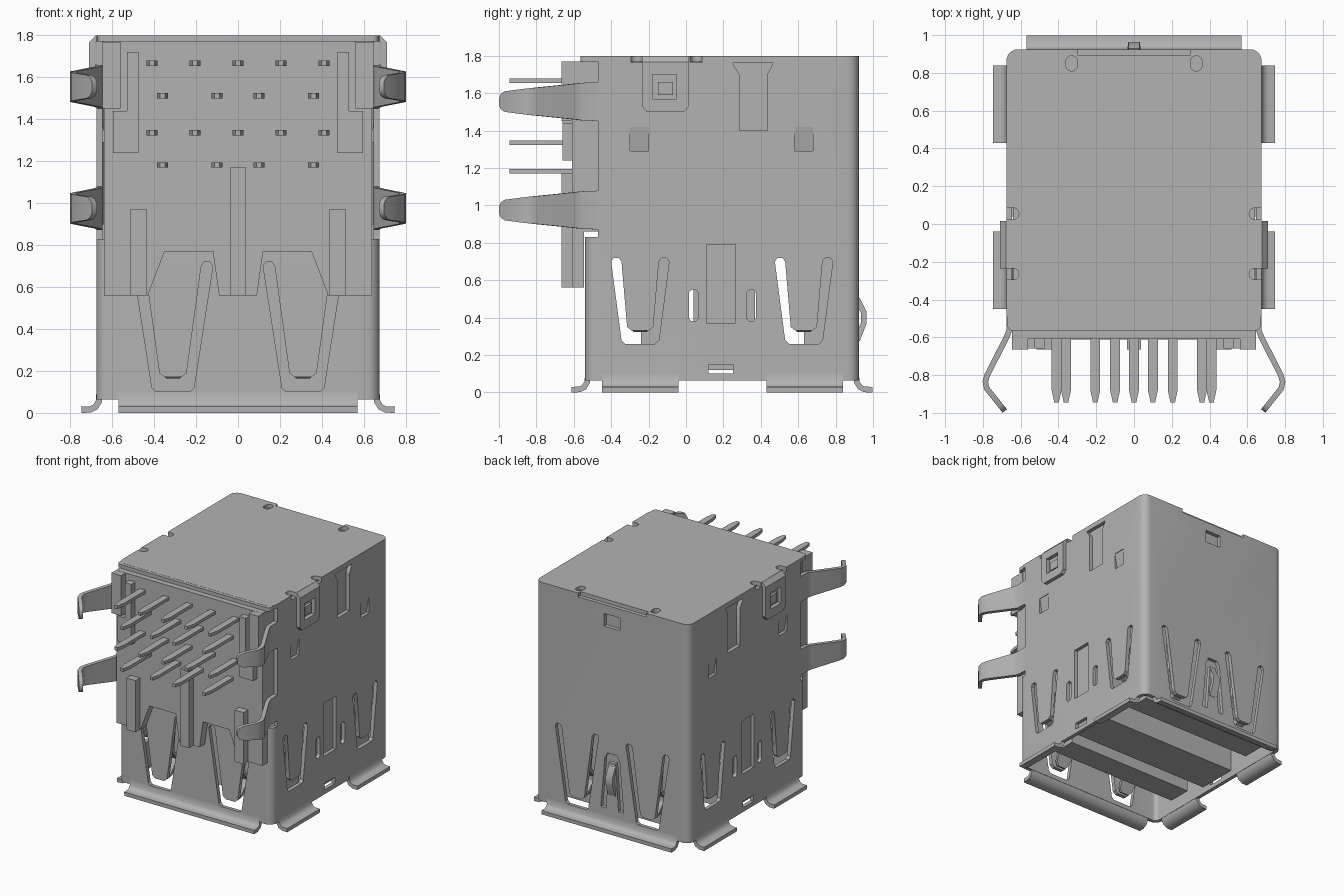
import bpy, bmesh, math
from mathutils import Matrix, Vector

cube = bpy.data.objects.get("Cube")
if cube:
    bpy.data.objects.remove(cube)

mat = bpy.data.materials.new("metal grey")
mat.use_nodes = True
GREY = (0.45, 0.45, 0.45, 1)
mat.diffuse_color = GREY
mat.node_tree.nodes["Principled BSDF"].inputs["Base Color"].default_value = GREY


def frame(u, n, v, origin):
    """Local axes: u across, n outward, v along."""
    m = Matrix((u, n, v)).transposed().to_4x4()
    m.translation = origin
    return m


X, Y, Z = Vector((1, 0, 0)), Vector((0, 1, 0)), Vector((0, 0, 1))
FRONT = frame(X, -Y, Z, (0, -0.54, 0))
BACK = frame(X, Y, Z, (0, 0.925, 0))
LEFT = frame(Y, X, Z, (0.675, 0, 0))
RIGHT = frame(Y, -X, Z, (-0.675, 0, 0))
FLAT = frame(X, Z, Y, (0, 0, 0))
SIDES = (("left", LEFT, 1), ("right", RIGHT, -1))


def rect(u0, u1, v0, v1):
    return [(u0, v0), (u1, v0), (u1, v1), (u0, v1)]


def round_rect(u0, u1, v0, v1, r):
    pts = []
    for i, (u, v) in enumerate(((u1 - r, v1 - r), (u0 + r, v1 - r), (u0 + r, v0 + r), (u1 - r, v0 + r))):
        for k in range(7):
            a = math.pi / 2 * (i + k / 6)
            pts.append((u + r * math.cos(a), v + r * math.sin(a)))
    return pts


def prism(bm, pts, fr, n0, n1):
    a = [bm.verts.new(fr @ Vector((u, n0, v))) for u, v in pts]
    b = [bm.verts.new(fr @ Vector((u, n1, v))) for u, v in pts]
    bm.faces.new(a)
    bm.faces.new(b[::-1])
    for i in range(len(a)):
        j = (i + 1) % len(a)
        bm.faces.new((a[i], b[i], b[j], a[j]))


def flap(bm, rows, fr, c=0, t=0.03):
    """Bent sheet strip from rows of (v, n, half width)."""
    rings = []
    for i, (v, n, h) in enumerate(rows):
        p, q = rows[max(i - 1, 0)], rows[min(i + 1, len(rows) - 1)]
        d = Vector((q[0] - p[0], q[1] - p[1])).normalized() * t / 2
        rings.append([bm.verts.new(fr @ Vector((c + s * h, n + k * d.x, v - k * d.y)))
                      for s, k in ((-1, -1), (1, -1), (1, 1), (-1, 1))])
    for a, b in zip(rings, rings[1:]):
        for i in range(4):
            j = (i + 1) % 4
            bm.faces.new((a[i], a[j], b[j], b[i]))
    bm.faces.new(rings[0])
    bm.faces.new(rings[-1][::-1])


def finish(name, bm, smooth=True):
    bmesh.ops.recalc_face_normals(bm, faces=bm.faces)
    mesh = bpy.data.meshes.new(name)
    bm.to_mesh(mesh)
    bm.free()
    ob = bpy.data.objects.new(name, mesh)
    bpy.context.collection.objects.link(ob)
    mesh.materials.append(mat)
    if smooth:
        shade(ob)
    return ob


def activate(ob):
    bpy.ops.object.select_all(action='DESELECT')
    ob.select_set(True)
    bpy.context.view_layer.objects.active = ob


def shade(ob):
    activate(ob)
    bpy.ops.object.shade_smooth_by_angle(angle=math.radians(35))


def cut(ob, prisms):
    bm = bmesh.new()
    for p in prisms:
        prism(bm, *p)
    cutter = finish("cutter", bm, False)
    cutter.hide_render = True
    mod = ob.modifiers.new("cut", 'BOOLEAN')
    mod.operation, mod.solver, mod.object = 'DIFFERENCE', 'EXACT', cutter
    activate(ob)
    bpy.ops.object.modifier_apply(modifier=mod.name)
    bpy.data.objects.remove(cutter)


def part(name, *prisms):
    bm = bmesh.new()
    for p in prisms:
        prism(bm, *p)
    return finish(name, bm)


def sheet(name, rows, fr, c=0, t=0.03):
    bm = bmesh.new()
    flap(bm, rows, fr, c, t)
    return finish(name, bm)


# Contact springs: a U-shaped slot around a bent tongue
def spring(name, fr, c, top, low, tip, ht, hb, hi, bend):
    w = 0.055
    arm = [(ht, top), (ht - 0.015, top + 0.02), (ht - w + 0.015, top + 0.02), (ht - w, top)]
    right = [(hb - 0.02, low), (hb, low + 0.02)] + arm + [(hi + 0.01, tip + 0.02), (hi - 0.015, tip)]
    outline = right + [(-u, v) for u, v in right[::-1]]
    root = ht - w - 0.005
    width = lambda z: hi + (root - hi) * (z - tip) / (top - tip) - 0.002
    rows = [(z, n, width(z)) for z, n in
            ((top + 0.02, -0.015), (bend + 0.09, -0.05), (bend, -0.13), (tip + 0.03, -0.07))]
    rows.append((tip, -0.055, hi * 0.6))
    sheet(name, rows, fr, c, 0.025)
    return ([(c + u, v) for u, v in outline], fr, -0.08, 0.05)


cuts = []
for side, fr, s in SIDES:
    for label, c in (("front", -0.245), ("back", 0.63)):
        cuts.append(spring(f"{side}_{label}_spring", fr, c, 0.7, 0.26, 0.33, 0.155, 0.1, 0.06, 0.47))
for label, fr in (("front", FRONT), ("back", BACK)):
    for s in (-1, 1):
        cuts.append(spring(f"{label}_spring", fr, 0.31 * s, 0.7, 0.1, 0.17, 0.19, 0.1, 0.055, 0.31))

# Windows, slots and reliefs in the shell
for side, fr, s in SIDES:
    for r in (round_rect(0.015, 0.065, 0.38, 0.55, 0.024), round_rect(0.325, 0.375, 0.38, 0.55, 0.024),
              rect(0.11, 0.265, 0.37, 0.79), rect(0.12, 0.25, 0.1, 0.15),
              [(0.285, 1.4), (0.435, 1.4), (0.435, 1.7), (0.465, 1.76), (0.25, 1.76), (0.285, 1.7)],
              rect(-0.3, -0.2, 1.29, 1.42), rect(0.58, 0.68, 1.29, 1.42)):
        cuts.append((r, fr, -0.08, 0.05))
    for y in (0.055, -0.265):
        u = sorted((0.61 * s, 0.72 * s))
        cuts.append((round_rect(*u, y - 0.03, y + 0.03, 0.029), FLAT, 1.765, 1.85))
    cuts.append((round_rect(0.33 * s - 0.03, 0.33 * s + 0.03, 0.81, 0.89, 0.029), FLAT, 1.75, 1.85))
cuts.append((rect(-0.3, 0.3, 0.895, 0.95), FLAT, 1.77, 1.85))
cuts.append((rect(-0.07, 0.07, 1.6, 1.7), BACK, -0.08, 0.05))
leg = [(0.1, 0.16), (0.065, 0.56), (0.04, 0.6)]
inner = [(0.03, 0.53), (0.055, 0.16)]
half = leg[::-1] + inner[::-1]
cuts.append((leg + [(-u, v) for u, v in leg[::-1]] + [(-u, v) for u, v in inner[::-1]] + inner, BACK, -0.08, 0.05))

# Folded sheet shell, open below and behind the pin block
shell = part("shell", (round_rect(-0.675, 0.675, -0.54, 0.925, 0.06), FLAT, 0.065, 1.8))
cut(shell, [(round_rect(-0.645, 0.645, -0.51, 0.895, 0.035), FLAT, 0, 1.77)])
cut(shell, [(rect(-0.8, 0.8, -0.7, -0.47), FLAT, 0.83, 1.77)])
cut(shell, cuts)
shade(shell)
part("shell_top_lip", (round_rect(-0.67, 0.67, -0.565, -0.44, 0.03), FLAT, 1.77, 1.799))

# Flared feet around the mouth
def foot(name, fr, c, h):
    path = ((0.1, -0.015), (0.055, -0.012), (0.028, 0.005), (0.016, 0.03), (0.015, 0.072))
    sheet(name, [(z, n, h) for z, n in path], fr, c)


foot("front_foot", FRONT, 0, 0.57)
foot("back_foot", BACK, 0, 0.57)
for side, fr, s in SIDES:
    foot(f"{side}_front_foot", fr, -0.245, 0.205)
    foot(f"{side}_back_foot", fr, 0.635, 0.205)

# Side details: latch tabs, punched dimples and board prongs
for side, fr, s in SIDES:
    rows = [(1.785, -0.06), (1.785, 0.0), (1.765, 0.02), (1.53, 0.02)]
    tab = sheet(f"{side}_latch_tab", [(z, n, 0.125) for z, n in rows] + [(1.5, 0.02, 0.1)], fr, -0.11)
    cut(tab, [(rect(-0.18, -0.05, 1.57, 1.7), fr, 0.0, 0.1)])
    part(f"{side}_latch_bump", (rect(-0.15, -0.07, 1.59, 1.66), fr, -0.03, 0.02))
    for c in (-0.25, 0.63):
        sheet(f"{side}_dimple", [(1.42, -0.012, 0.05), (1.29, -0.035, 0.05)], fr, c, 0.02)
    for z in (1.555, 0.975):
        prong = frame(Z, X * s, Y, (0, 0, z))
        sheet(f"{side}_prong", [(-0.44, 0.66, 0.105), (-0.56, 0.66, 0.1), (-0.6, 0.675, 0.095),
                                (-0.8, 0.777, 0.075), (-0.835, 0.787, 0.072), (-0.87, 0.78, 0.067),
                                (-0.96, 0.708, 0.055), (-0.98, 0.692, 0.042), (-0.99, 0.684, 0.02)], prong)
sheet("back_finger_bump", [(0.5, -0.01, 0.03), (0.43, 0.025, 0.03), (0.37, 0.025, 0.03), (0.28, -0.01, 0.035)], BACK)

# Insulator: core, apron with notches, ribs
part("insulator_core", (rect(-0.64, 0.64, -0.58, 0.89), FLAT, 0.86, 1.769))
edge = [(0.64, 1.77), (0.64, 0.56), (0.43, 0.56), (0.35, 0.77), (0.12, 0.77), (0.09, 0.56)]
part("insulator_apron", (edge + [(-u, v) for u, v in edge[::-1]], FRONT, 0.005, 0.07))
part("centre_rib", (rect(-0.037, 0.037, 0.56, 1.17), FRONT, 0.06, 0.125))
for s in (-1, 1):
    span = lambda a, b, v0, v1: rect(*sorted((a * s, b * s)), v0, v1)
    part("lower_rib", (span(0.435, 0.515, 0.56, 0.97), FRONT, 0.06, 0.125))
    step = [(0.475, 1.24), (0.595, 1.24), (0.595, 1.44), (0.53, 1.44), (0.53, 1.72), (0.475, 1.72)]
    part("upper_rib", ([(u * s, v) for u, v in step], FRONT, 0.06, 0.12))
    part("corner_post", (span(0.56, 0.645, 1.45, 1.769), FRONT, 0.0, 0.125))

# Port tongues and the divider between the ports
for name, y in (("front_tongue", -0.145), ("back_tongue", 0.725)):
    part(name, (rect(-0.57, 0.57, y - 0.095, y + 0.095), FLAT, 0.1, 0.9))
part("port_divider", (rect(-0.648, 0.648, 0.04, 0.37), FLAT, 0.12, 0.9))

# Contact pins in four staggered rows
five, four = (-0.41, -0.205, 0, 0.205, 0.41), (-0.36, -0.1, 0.1, 0.36)
for z, xs in ((1.667, five), (1.512, four), (1.335, five), (1.182, four)):
    bm = bmesh.new()
    for x in xs:
        flap(bm, [(-0.58, 0, 0.026), (-0.88, 0, 0.026), (-0.945, 0, 0.012)], frame(X, Z, Y, (0, 0, z)), x, 0.025)
    finish("pin_row", bm)
